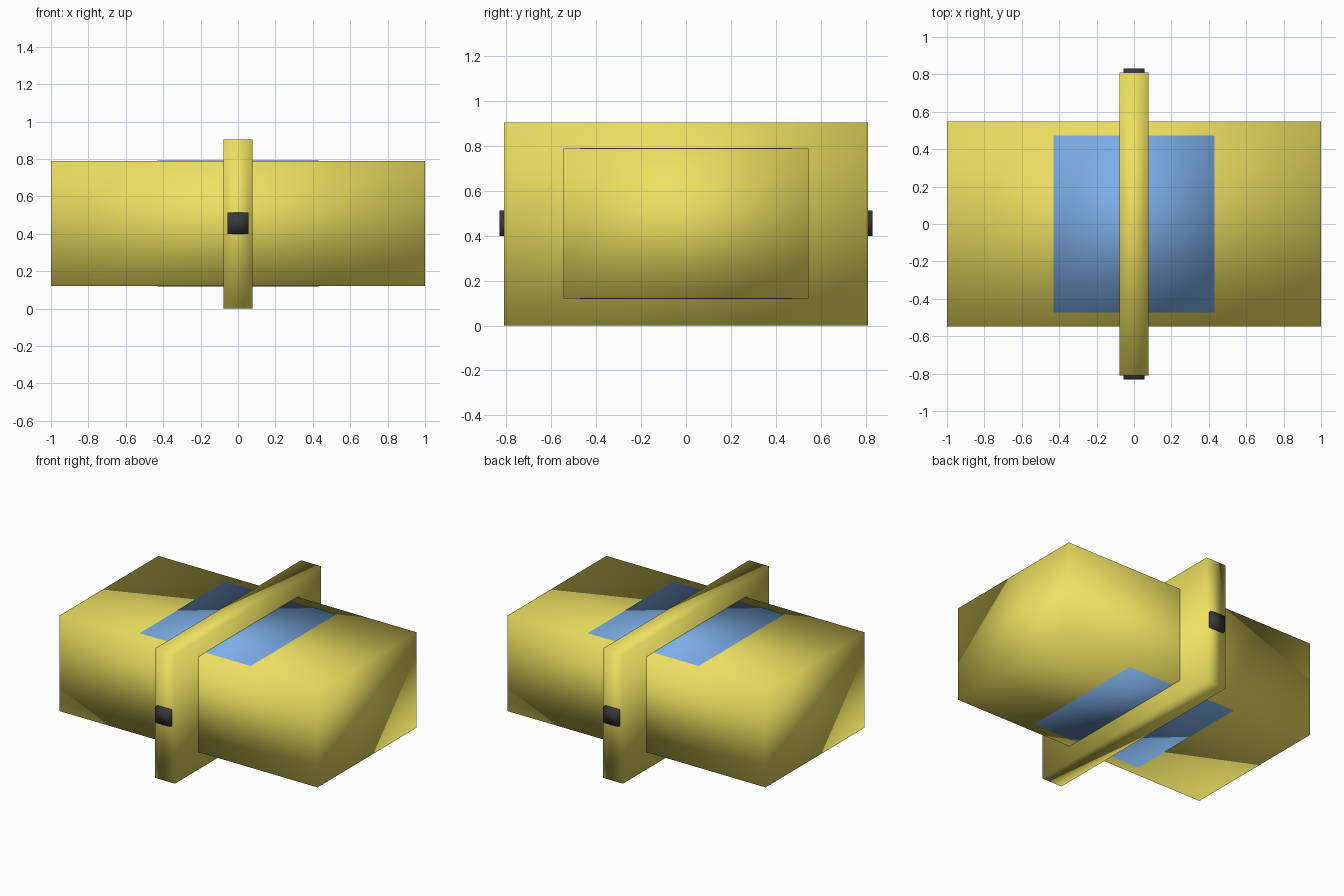
import bpy

if "Cube" in bpy.data.objects:
    bpy.data.objects.remove(bpy.data.objects["Cube"])


def material(name, color):
    m = bpy.data.materials.new(name)
    m.diffuse_color = color
    m.use_nodes = True
    m.node_tree.nodes["Principled BSDF"].inputs["Base Color"].default_value = m.diffuse_color
    return m


def block(name, lo, hi, mat):
    """Box between two corners, smooth shaded across its shared corners."""
    centre = [(a + b) / 2 for a, b in zip(lo, hi)]
    bpy.ops.mesh.primitive_cube_add(size=1, location=centre)
    ob = bpy.context.object
    ob.name = name
    ob.scale = [b - a for a, b in zip(lo, hi)]
    bpy.ops.object.transform_apply(location=False, rotation=False, scale=True)
    bpy.ops.object.shade_smooth()
    ob.data.materials.append(mat)
    return ob


yellow = material("yellow", (0.85, 0.75, 0.12, 1))
blue = material("blue", (0.2, 0.42, 0.8, 1))
black = material("black", (0.04, 0.04, 0.045, 1))

# Long main body
block("body", (-1, -0.547, 0.12), (1, 0.547, 0.79), yellow)

# Upright plate around the middle
block("middle_flange", (-0.078, -0.81, 0), (0.078, 0.81, 0.905), yellow)

# Blue core, flush with the top and bottom of the body
block("core_panel", (-0.43, -0.473, 0.119), (0.43, 0.473, 0.791), blue)

# Dark studs on both ends of the flange
for side, s in (("front", -1), ("back", 1)):
    y = sorted((s * 0.78, s * 0.832))
    block(side + "_stud", (-0.056, y[0], 0.4), (0.056, y[1], 0.513), black)
